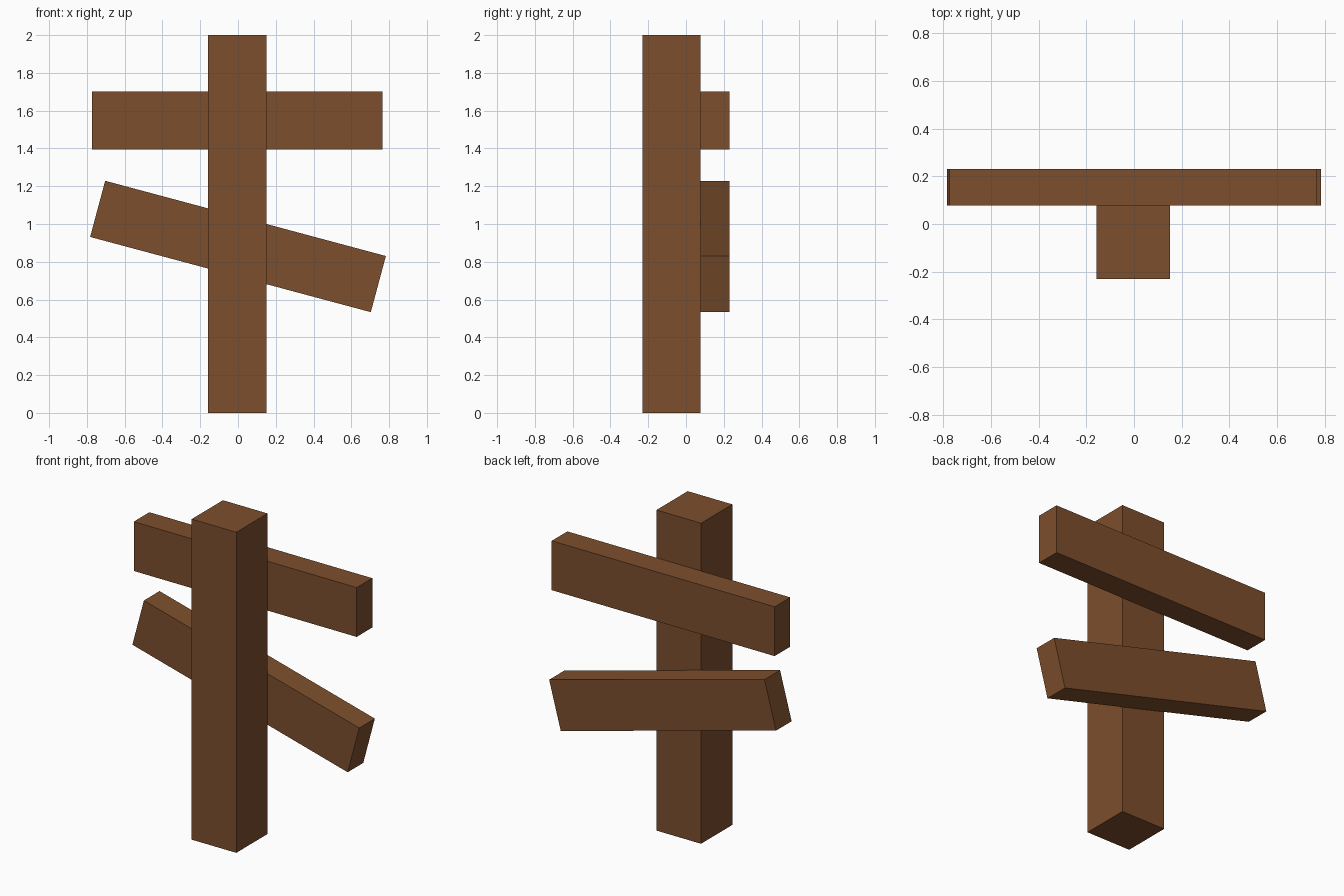
import bpy
import math

if "Cube" in bpy.data.objects:
    bpy.data.objects.remove(bpy.data.objects["Cube"])

# One flat brown for all timber
wood = bpy.data.materials.new("brown wood")
wood.diffuse_color = (0.205, 0.077, 0.026, 1)
wood.use_nodes = True
wood.node_tree.nodes["Principled BSDF"].inputs["Base Color"].default_value = wood.diffuse_color

U = 2 / 13  # timber module: the post is 2 x 2 x 13 modules


def beam(name, size, center, tilt=0.0):
    bpy.ops.mesh.primitive_cube_add(size=1, location=center)
    ob = bpy.context.object
    ob.name = name
    ob.scale = size
    bpy.ops.object.transform_apply(location=False, rotation=False, scale=True)
    ob.rotation_euler.y = math.radians(tilt)
    ob.data.materials.append(wood)
    return ob


# Upright post
beam("post", (2 * U, 2 * U, 13 * U), (-0.004, -U / 2, 1.0))
# Level and tilted planks fixed to the back of the post
plank = (10 * U, U, 2 * U)
beam("upper_plank", plank, (-0.004, U, 1.548))
beam("lower_plank", plank, (0, U, 0.881), tilt=15)
